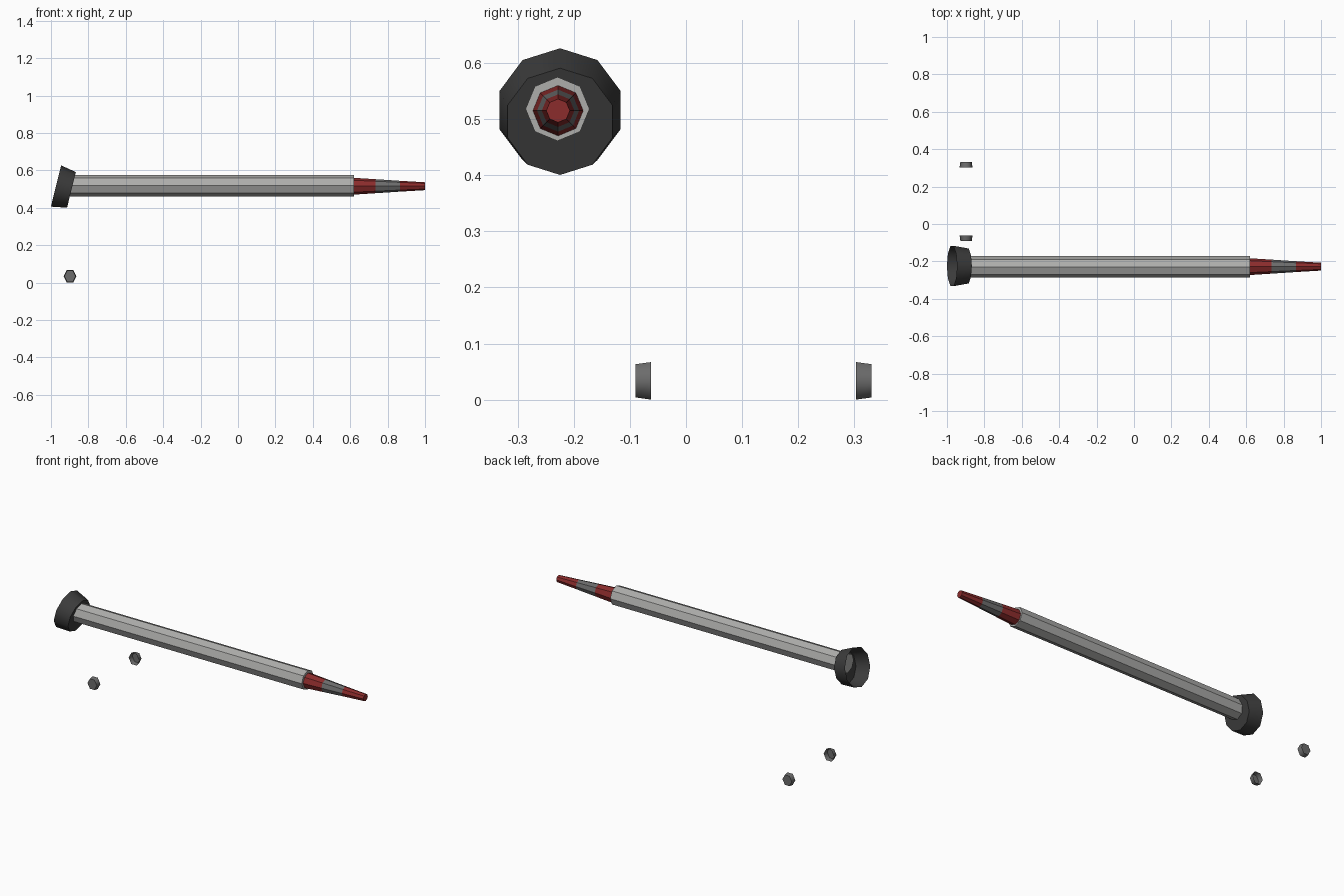
import bpy, bmesh, math
from mathutils import Matrix, Vector

if "Cube" in bpy.data.objects:
    bpy.data.objects.remove(bpy.data.objects["Cube"])


def material(name, rgb):
    m = bpy.data.materials.new(name)
    m.diffuse_color = (*rgb, 1)
    m.use_nodes = True
    m.node_tree.nodes["Principled BSDF"].inputs["Base Color"].default_value = m.diffuse_color
    return m


LIGHT = material("light grey", (0.42, 0.42, 0.41))
MID = material("mid grey", (0.15, 0.15, 0.15))
RED = material("red", (0.26, 0.025, 0.025))
DARK = material("charcoal", (0.045, 0.045, 0.045))


def lathe(name, sides, rings, matrix, mats, caps=(True, True), smooth=None):
    """Skin polygon rings (distance, radius) along local x; one material per section."""
    bm = bmesh.new()
    loops = []
    for d, r in rings:
        loops.append([bm.verts.new((d, r * math.sin(2 * math.pi * i / sides),
                                    r * math.cos(2 * math.pi * i / sides)))
                      for i in range(sides)])
    for k in range(len(rings) - 1):
        a, b = loops[k], loops[k + 1]
        for i in range(sides):
            j = (i + 1) % sides
            bm.faces.new((a[i], a[j], b[j], b[i])).material_index = k
    if caps[0]:
        bm.faces.new(loops[0]).material_index = 0
    if caps[1]:
        bm.faces.new(loops[-1]).material_index = len(rings) - 2
    bmesh.ops.recalc_face_normals(bm, faces=bm.faces)
    bm.transform(matrix)
    me = bpy.data.meshes.new(name)
    bm.to_mesh(me)
    bm.free()
    for m in mats:
        me.materials.append(m)
    ob = bpy.data.objects.new(name, me)
    bpy.context.collection.objects.link(ob)
    if smooth:
        bpy.ops.object.select_all(action='DESELECT')
        ob.select_set(True)
        bpy.context.view_layer.objects.active = ob
        bpy.ops.object.shade_smooth_by_angle(angle=math.radians(smooth))
    return ob


# long octagonal tube
lathe("tube", 8, [(-0.905, 0.057), (0.62, 0.057)],
      Matrix.Translation((0, -0.229, 0.518)), [LIGHT])

# banded tapered tip
lathe("tip", 8, [(0.61, 0.0455), (0.735, 0.0375), (0.865, 0.029), (1.0, 0.021)],
      Matrix.Translation((0, -0.228, 0.515)), [RED, MID, RED])

# tilted flared cup at the tail, open to the rear
tilt = Matrix.Rotation(math.radians(13.9), 4, 'Y')
lathe("tail_cup", 10, [(0, 0.1135), (0.085, 0.098)],
      Matrix.Translation((-0.973, -0.2245, 0.516)) @ tilt, [DARK],
      caps=(False, True), smooth=45)

# two small hexagonal cups, open sides facing each other
for name, y, turn in (("front_cap", -0.062, -90), ("back_cap", 0.303, 90)):
    mat = (Matrix.Translation((-0.898, y, 0.0335))
           @ Matrix.Diagonal(Vector((1, 1, 1.0, 1)))
           @ Matrix.Rotation(math.radians(turn), 4, 'Z')
           @ Matrix.Rotation(math.radians(30), 4, 'X')
           @ Matrix.Diagonal(Vector((1, 1, 1, 1))))
    cap = lathe(name, 6, [(0, 0.0345), (0.028, 0.0305)], mat, [MID],
                caps=(False, True), smooth=65)
    # stretch upright so the cap rests on the ground
    for v in cap.data.vertices:
        v.co.z = 0.0335 + (v.co.z - 0.0335) * 1.12
